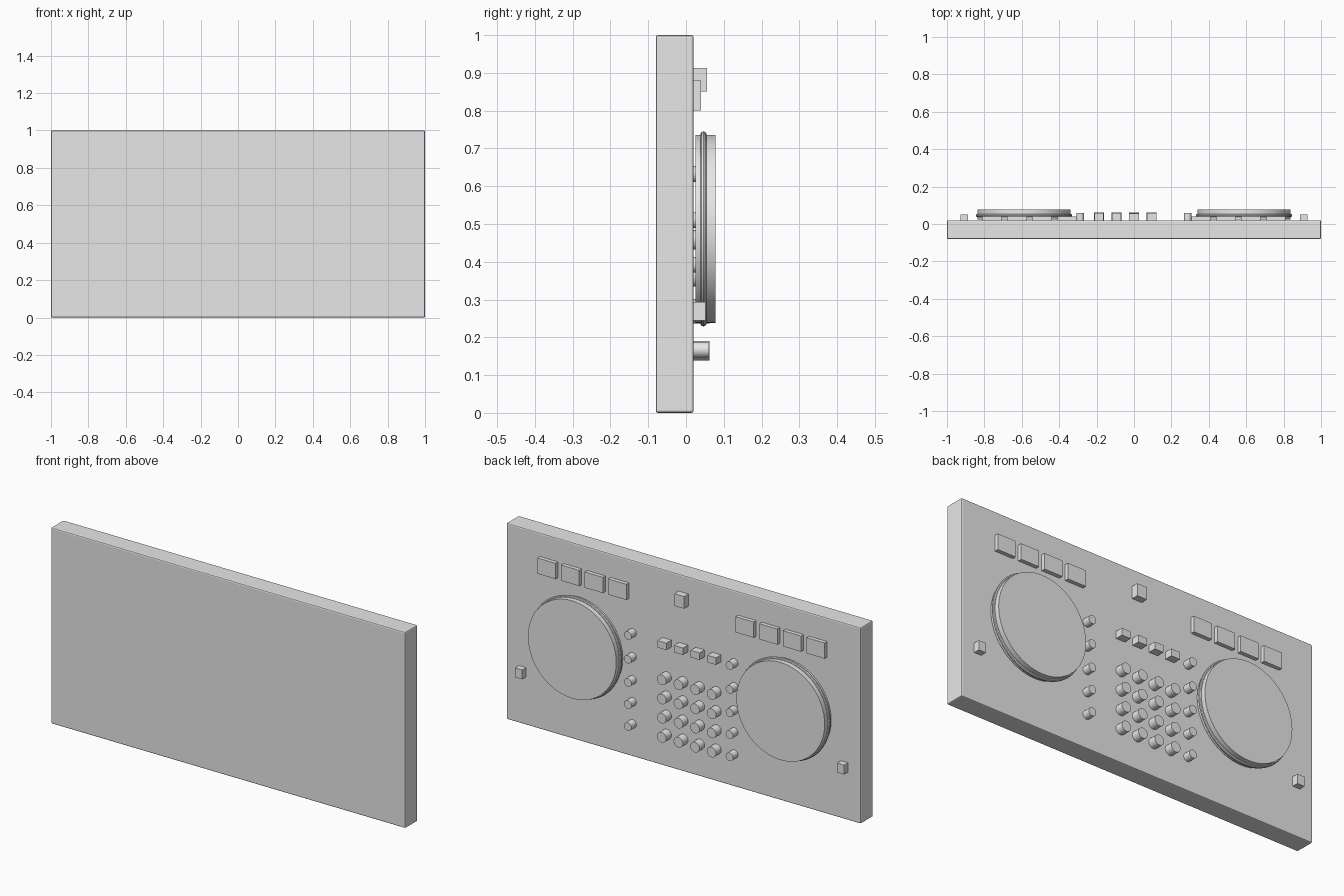
import bpy
import math

cube = bpy.data.objects.get("Cube")
if cube:
    bpy.data.objects.remove(cube, do_unlink=True)

grey = bpy.data.materials.new("plain_grey")
grey.use_nodes = True
GREY = (0.8, 0.8, 0.8, 1)
grey.diffuse_color = GREY
grey.node_tree.nodes["Principled BSDF"].inputs["Base Color"].default_value = GREY

PANEL = 0.02  # y of the control surface


def finish(name, smooth=False):
    obj = bpy.context.object
    obj.name = name
    obj.data.materials.append(grey)
    if smooth:
        bpy.ops.object.shade_smooth_by_angle(angle=math.radians(35))
    return obj


def box(name, x, z, width, height, y0, y1):
    bpy.ops.mesh.primitive_cube_add(size=1, location=(x, (y0 + y1) / 2, z))
    bpy.context.object.scale = (width, y1 - y0, height)
    bpy.ops.object.transform_apply(location=False, rotation=False, scale=True)
    return finish(name)


def cylinder(name, x, z, radius, y0, y1, sides):
    bpy.ops.mesh.primitive_cylinder_add(
        vertices=sides, radius=radius, depth=y1 - y0,
        location=(x, (y0 + y1) / 2, z), rotation=(math.pi / 2, 0, 0))
    return finish(name, True)


# Case with slightly softened edges
case = box("case", 0, 0.5, 2, 1, -0.08, PANEL)
bevel = case.modifiers.new("soft_edges", 'BEVEL')
bevel.width = 0.006
bevel.segments = 2

for side, sign in (("left", 1), ("right", -1)):
    # Jog wheel with a raised rim
    cylinder(f"{side}_jog_wheel", sign * 0.588, 0.487, 0.249, 0.025, 0.078, 64)
    bpy.ops.mesh.primitive_torus_add(
        major_segments=64, minor_segments=10, major_radius=0.25, minor_radius=0.008,
        location=(sign * 0.588, 0.046, 0.487), rotation=(math.pi / 2, 0, 0))
    finish(f"{side}_jog_rim", True)

    # Row of four flat pads
    for i in range(4):
        box(f"{side}_pad_{i + 1}", sign * (0.759 - i * 0.1333), 0.84,
            0.102, 0.08, PANEL, 0.04)

    # Column of small knobs beside the wheel
    for i, z in enumerate((0.632, 0.51, 0.392, 0.28, 0.167)):
        cylinder(f"{side}_side_knob_{i + 1}", sign * 0.287, z, 0.021, PANEL, 0.06, 24)

    # Slider cap at the outer edge
    box(f"{side}_slider_cap", sign * 0.908, 0.269, 0.04, 0.048, PANEL, 0.052)

# Mixer section: four buttons above a grid of knobs
for col in range(4):
    x = 0.094 - col * 0.0937
    box(f"mixer_button_{col + 1}", x, 0.634, 0.05, 0.036, PANEL, 0.06)
    for row in range(4):
        cylinder(f"mixer_knob_{col + 1}_{row + 1}", x, 0.458 - row * 0.0977,
                 0.026, PANEL, 0.062, 24)

# Browse control at the top centre
box("browse_control", 0, 0.882, 0.055, 0.062, PANEL, 0.055)
